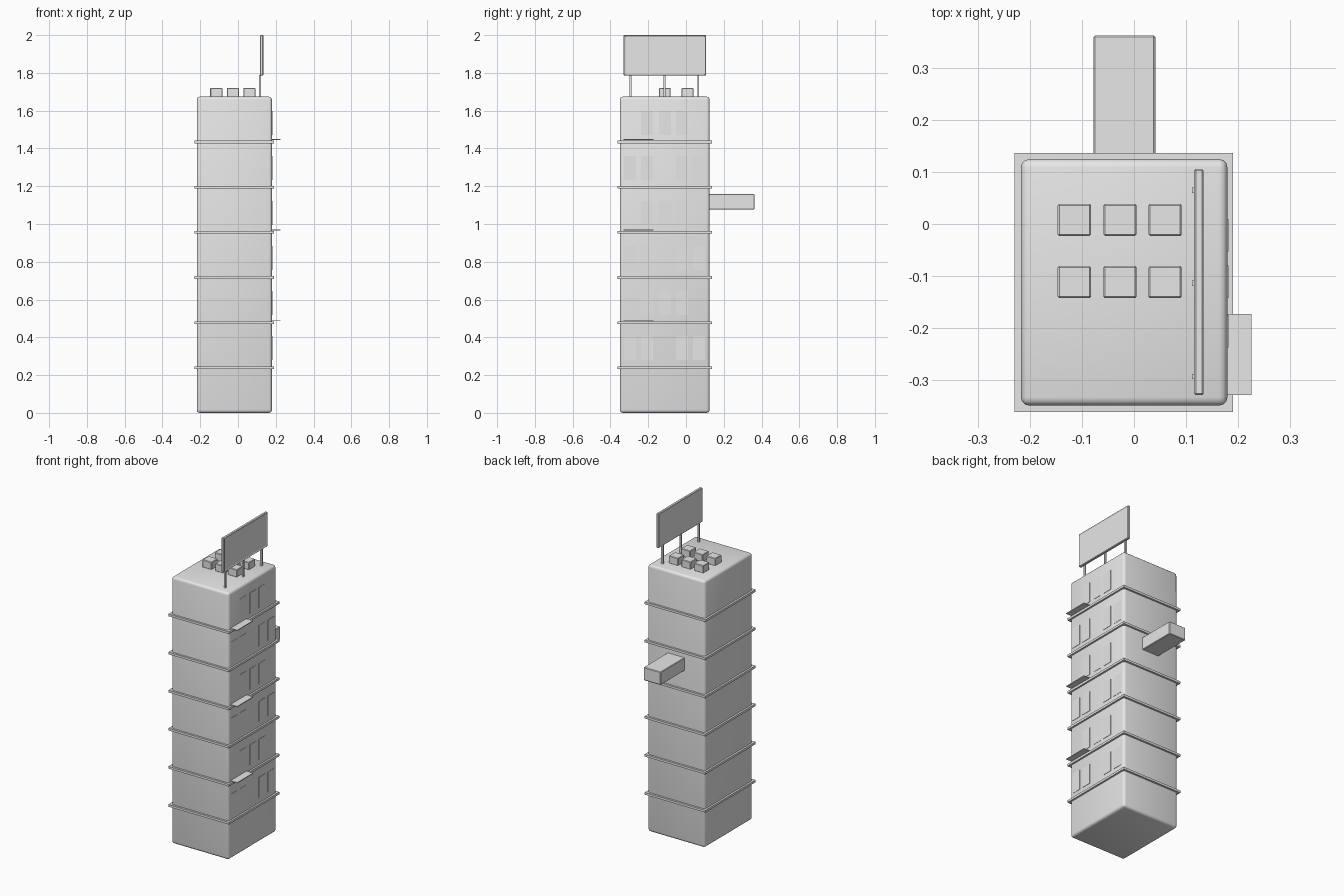
import bpy, bmesh

if "Cube" in bpy.data.objects:
    bpy.data.objects.remove(bpy.data.objects["Cube"])

def material(name, c):
    m = bpy.data.materials.new(name)
    m.diffuse_color = (c, c, c, 1)
    m.use_nodes = True
    m.node_tree.nodes["Principled BSDF"].inputs["Base Color"].default_value = m.diffuse_color
    return m

GREY = material("light_grey", 0.8)

def box(name, x, y, z, bevel=0.0, segments=2, smooth=False, mat=GREY):
    """Axis-aligned box from (min, max) ranges with optional rounded edges."""
    bm = bmesh.new()
    bmesh.ops.create_cube(bm, size=1)
    for v in bm.verts:
        for i, (lo, hi) in enumerate((x, y, z)):
            v.co[i] = lo if v.co[i] < 0 else hi
    if bevel:
        bmesh.ops.bevel(bm, geom=bm.edges[:], offset=bevel, segments=segments,
                        profile=0.5, affect='EDGES')
    for f in bm.faces:
        f.smooth = smooth
    me = bpy.data.meshes.new(name)
    bm.to_mesh(me)
    bm.free()
    me.materials.append(mat)
    ob = bpy.data.objects.new(name, me)
    bpy.context.collection.objects.link(ob)
    return ob

# Tower with softly rounded edges
box("tower_body", (-0.218, 0.18), (-0.35, 0.125), (0, 1.674), 0.016, 3, True)

# Ledges between the storeys
STEP = 0.239
for k in range(1, 7):
    z = k * STEP
    box(f"ledge_{k}", (-0.23, 0.191), (-0.362, 0.137), (z - 0.007, z + 0.007))

# Window plates on the right side, alternating layouts per storey
FOUR = (-0.328, -0.238, -0.053, 0.037)
THREE = (-0.238, -0.143, -0.053)
for k in range(6):
    z = 0.28 + k * 0.2383
    for i, y in enumerate(THREE if k % 2 else FOUR):
        box(f"window_{k + 1}_{i + 1}", (0.176, 0.182), (y, y + 0.063), (z, z + 0.127))

# Thin balcony slabs on every second storey
for k in (2, 4, 6):
    z = k * STEP + 0.01
    box(f"balcony_{k}", (0.175, 0.226), (-0.33, -0.173), (z, z + 0.005))

# Roof units in a 3 x 2 grid
for i, x in enumerate((-0.115, -0.027, 0.06)):
    for j, y in enumerate((-0.112, 0.008)):
        box(f"roof_unit_{i + 1}_{j + 1}", (x - 0.032, x + 0.032), (y - 0.031, y + 0.031),
            (1.672, 1.72), 0.003, 1)

# Billboard on three posts, with a recessed display face
board = box("billboard", (0.116, 0.134), (-0.33, 0.106), (1.785, 2.0), 0.003, 1)
bm = bmesh.new()
bm.from_mesh(board.data)
face = max(bm.faces, key=lambda f: f.calc_center_median().x)
bmesh.ops.inset_region(bm, faces=[face], thickness=0.009, depth=0)
bmesh.ops.translate(bm, verts=face.verts[:], vec=(-0.003, 0, 0))
bm.to_mesh(board.data)
bm.free()
for i, y in enumerate((-0.294, -0.114, 0.065)):
    box(f"billboard_post_{i + 1}", (0.112, 0.123), (y - 0.005, y + 0.005), (1.672, 1.79))

# Sign box sticking out of the back wall
box("back_sign", (-0.078, 0.041), (0.12, 0.363), (1.077, 1.158), 0.003, 1)
